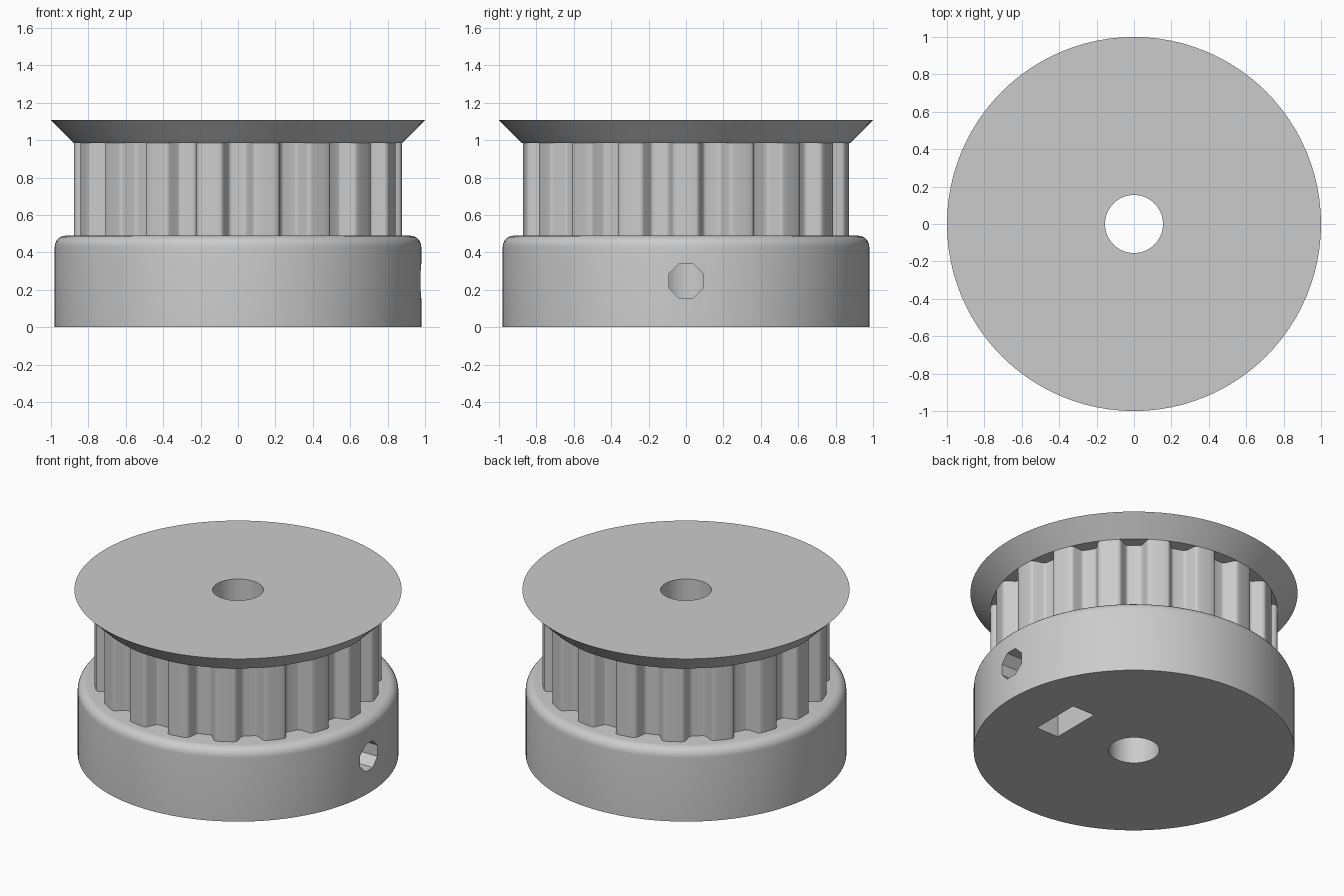
import bpy, bmesh
from math import sin, cos, pi, radians, sqrt, atan2, hypot
from mathutils import Matrix

old = bpy.data.objects.get("Cube")
if old:
    bpy.data.objects.remove(old, do_unlink=True)

# Overall sizes
BORE, BASE_R, BASE_H = 0.155, 0.98, 0.49
TOOTH_R, TOOTH_TOP, TEETH = 0.877, 0.985, 18
RIM_R, TOP = 1.0, 1.107
SEGMENTS = 96

grey = bpy.data.materials.new("plain_grey")
grey.use_nodes = True
grey.diffuse_color = (0.6, 0.6, 0.6, 1)
grey.node_tree.nodes["Principled BSDF"].inputs["Base Color"].default_value = grey.diffuse_color


def add_object(name, bm):
    bmesh.ops.recalc_face_normals(bm, faces=bm.faces)
    mesh = bpy.data.meshes.new(name)
    bm.to_mesh(mesh)
    bm.free()
    mesh.materials.append(grey)
    obj = bpy.data.objects.new(name, mesh)
    bpy.context.collection.objects.link(obj)
    return obj


def ring_solid(name, rings):
    """Join equal loops of points, the last back to the first."""
    bm = bmesh.new()
    loops = [[bm.verts.new(p) for p in ring] for ring in rings]
    count = len(loops[0])
    for a, b in zip(loops, loops[1:] + loops[:1]):
        for i in range(count):
            j = (i + 1) % count
            bm.faces.new((a[i], a[j], b[j], b[i]))
    return add_object(name, bm)


def lathe(name, profile):
    turns = [2 * pi * i / SEGMENTS for i in range(SEGMENTS)]
    return ring_solid(name, [[(r * cos(t), r * sin(t), z) for t in turns] for r, z in profile])


def prism_x(name, sides, radius, x0, x1, z, spin):
    """Cutter running along x."""
    bm = bmesh.new()
    place = (Matrix.Translation(((x0 + x1) / 2, 0, z)) @ Matrix.Rotation(pi / 2, 4, 'Y')
             @ Matrix.Rotation(spin, 4, 'Z'))
    bmesh.ops.create_cone(bm, cap_ends=True, segments=sides, radius1=radius,
                          radius2=radius, depth=x1 - x0, matrix=place)
    return add_object(name, bm)


def box(name, size, centre):
    bm = bmesh.new()
    bmesh.ops.create_cube(bm, size=1, matrix=Matrix.Translation(centre) @ Matrix.Diagonal((*size, 1)))
    return add_object(name, bm)


def cut(obj, cutters):
    for cutter in cutters:
        mod = obj.modifiers.new("cut", 'BOOLEAN')
        mod.operation, mod.solver, mod.object = 'DIFFERENCE', 'EXACT', cutter
    graph = bpy.context.evaluated_depsgraph_get()
    result = bpy.data.meshes.new_from_object(obj.evaluated_get(graph))
    obj.modifiers.clear()
    obj.data = result
    for cutter in cutters:
        bpy.data.objects.remove(cutter, do_unlink=True)


# Base drum with a rounded upper edge
FILLET = 0.06
edge = [(BASE_R - FILLET + FILLET * cos(a), BASE_H - FILLET + FILLET * sin(a))
        for a in (radians(15 * k) for k in range(7))]
base = lathe("base_drum", [(BORE, 0), (BASE_R, 0)] + edge + [(BORE, BASE_H)])

# Set screw hole, nut slot and hexagonal nut seat
NUT_IN, NUT_OUT, SCREW_Z = 0.463, 0.63, 0.247
cut(base, [
    prism_x("screw_hole_cutter", 8, 0.099, 0.05, 1.1, SCREW_Z, pi / 8),
    box("nut_slot_cutter", (NUT_OUT - NUT_IN, 0.345, SCREW_Z + 0.1),
        ((NUT_IN + NUT_OUT) / 2, 0, SCREW_Z / 2 - 0.05)),
    prism_x("nut_seat_cutter", 6, 0.2, NUT_IN, NUT_OUT, SCREW_Z, 0),
])

# Toothed band: half groove as (half width, depth), mirrored and repeated
half_groove = [(0.100, 0), (0.093, 0.001), (0.0865, 0.004), (0.081, 0.008), (0.077, 0.0135),
               (0.052, 0.0645), (0.048, 0.070), (0.0427, 0.0745), (0.0364, 0.077), (0.0293, 0.078)]
groove = [(-w, d) for w, d in half_groove] + half_groove[::-1]
mouth = sqrt(TOOTH_R ** 2 - half_groove[0][0] ** 2)
pitch = 2 * pi / TEETH
land_start = atan2(half_groove[0][0], mouth)
outline = []
for tooth in range(TEETH):
    middle = (tooth + 0.5) * pitch
    outline += [(hypot(mouth - d, w), middle + atan2(w, mouth - d)) for w, d in groove]
    land = pitch - 2 * land_start
    outline += [(TOOTH_R, middle + land_start + land * k / 4) for k in (1, 2, 3)]


def band_loop(z, inner=False):
    return [((BORE if inner else r) * cos(t), (BORE if inner else r) * sin(t), z) for r, t in outline]


band = ring_solid("toothed_band", [band_loop(BASE_H), band_loop(TOOTH_TOP),
                                   band_loop(TOOTH_TOP, True), band_loop(BASE_H, True)])

# Flared top flange
flange = lathe("top_flange", [(BORE, TOOTH_TOP), (TOOTH_R, TOOTH_TOP), (RIM_R, TOP), (BORE, TOP)])

# Smooth shading with sharp edges kept
bpy.ops.object.select_all(action='DESELECT')
for part in (base, band, flange):
    part.select_set(True)
bpy.context.view_layer.objects.active = base
bpy.ops.object.shade_smooth_by_angle(angle=radians(30))
